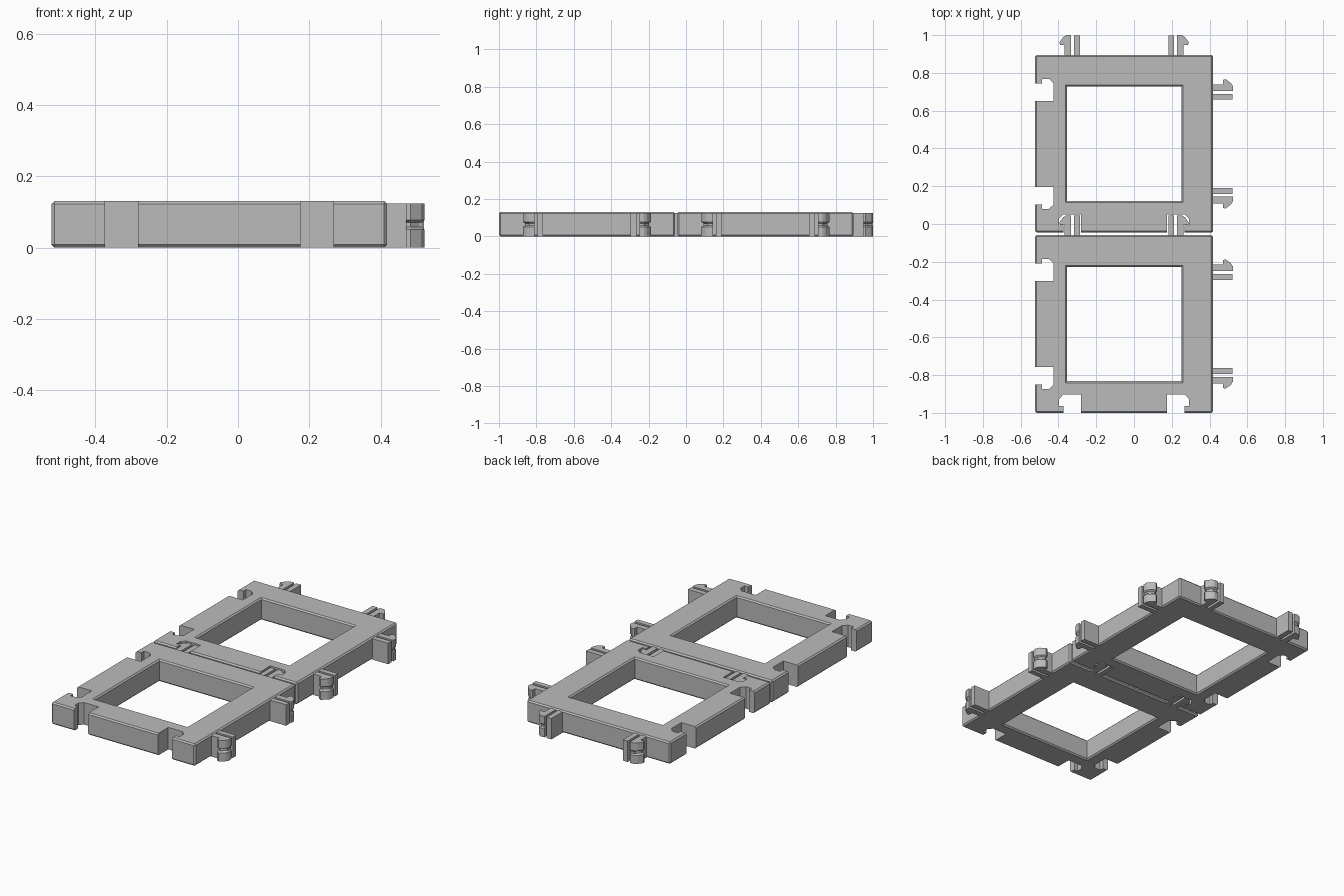
import bpy, bmesh

if "Cube" in bpy.data.objects:
    bpy.data.objects.remove(bpy.data.objects["Cube"])

H, HOLE, T = 0.4705, 0.303, 0.13      # tile half size, window half size, thickness
CX, CYS = -0.0525, {"front": -0.5295, "back": 0.4245}
CLIP_T = 0.124

grey = bpy.data.materials.new("plastic grey")
grey.diffuse_color = (0.5, 0.5, 0.5, 1)
grey.use_nodes = True
grey.node_tree.nodes["Principled BSDF"].inputs["Base Color"].default_value = grey.diffuse_color

# side mappings: u = distance outward from the tile centre, v = along the side
SIDES = {"right": lambda u, v: (u, v), "back": lambda u, v: (v, u),
         "left": lambda u, v: (-u, v), "front": lambda u, v: (v, -u)}


def make(name, bm, cy):
    bmesh.ops.recalc_face_normals(bm, faces=bm.faces)
    me = bpy.data.meshes.new(name)
    bm.to_mesh(me)
    bm.free()
    me.materials.append(grey)
    ob = bpy.data.objects.new(name, me)
    ob.location = (CX, cy, 0)
    bpy.context.collection.objects.link(ob)
    return ob


def loft(bm, layers):
    """Stack of (outline, z) layers with the same point count, capped at both ends."""
    rings = [[bm.verts.new((x, y, z)) for x, y in pts] for pts, z in layers]
    n = len(rings[0])
    for a, b in zip(rings, rings[1:]):
        for i in range(n):
            j = (i + 1) % n
            bm.faces.new((a[i], a[j], b[j], b[i]))
    bm.faces.new(rings[0])
    bm.faces.new(rings[-1])


def frame():
    """Square frame with chamfered rims and outer corners."""
    bm = bmesh.new()
    sq = [(-1, -1), (1, -1), (1, 1), (-1, 1)]
    ring = lambda r, z: [bm.verts.new((x * r, y * r, z)) for x, y in sq]
    loops = [ring(H, 0), ring(H, T), ring(HOLE, T), ring(HOLE, 0)]
    for k in range(4):
        a, b = loops[k], loops[(k + 1) % 4]
        for i in range(4):
            j = (i + 1) % 4
            bm.faces.new((a[i], a[j], b[j], b[i]))
    bmesh.ops.recalc_face_normals(bm, faces=bm.faces)
    sharp = [e for e in bm.edges if e.calc_face_angle() > 0.5
             and not (abs(e.verts[0].co.z - e.verts[1].co.z) > 0.01
                      and abs(e.verts[0].co.x) < H - 0.01)]
    bmesh.ops.bevel(bm, geom=sharp, offset=0.008, segments=1, affect='EDGES')
    return bm


def pockets():
    """Hook-shaped sockets, two on the left side and two on the front side."""
    bm = bmesh.new()
    outline = [(0.05, 0.228), (-0.097, 0.228), (-0.097, 0.322), (-0.073, 0.344),
               (-0.037, 0.344), (-0.037, 0.32), (0.05, 0.32)]
    for side in ("left", "front"):
        for s in (-1, 1):
            pts = [SIDES[side](H + u, s * v) for u, v in outline]
            loft(bm, [(pts, -0.05), (pts, T + 0.05)])
    return bm


def clips(side):
    """Two clips: a straight prong and a hooked prong with a notch at mid height."""
    bm = bmesh.new()

    def hook(d):
        return [(-0.01, 0.28), (0.105 - d / 2, 0.28), (0.105 - d / 2, 0.306),
                (0.095 - d / 2, 0.322 - d), (0.066, 0.343 - d), (0.053, 0.338 - d),
                (0.053, 0.315), (-0.01, 0.315)]
    levels = [(0, 0), (0, 0.05), (0.012, 0.057), (0.012, 0.07), (0, 0.077), (0, CLIP_T)]
    prong = [(-0.01, 0.234), (0.104, 0.234), (0.104, 0.265), (-0.01, 0.265)]
    for s in (-1, 1):
        place = lambda pts: [SIDES[side](H + u, s * v) for u, v in pts]
        loft(bm, [(place(hook(d)), z) for d, z in levels])
        loft(bm, [(place(prong), 0), (place(prong), CLIP_T)])
    return bm


for label, cy in CYS.items():
    tile = make(label + "_tile_frame", frame(), cy)
    cutter = make(label + "_pocket_cutter", pockets(), cy)
    cutter.hide_render = True
    mod = tile.modifiers.new("pockets", 'BOOLEAN')
    mod.operation, mod.solver, mod.object = 'DIFFERENCE', 'EXACT', cutter
    bpy.context.view_layer.objects.active = tile
    bpy.ops.object.modifier_apply(modifier=mod.name)
    bpy.data.objects.remove(cutter)
    for side in ("right", "back"):
        make(f"{label}_tile_{side}_clips", clips(side), cy)
